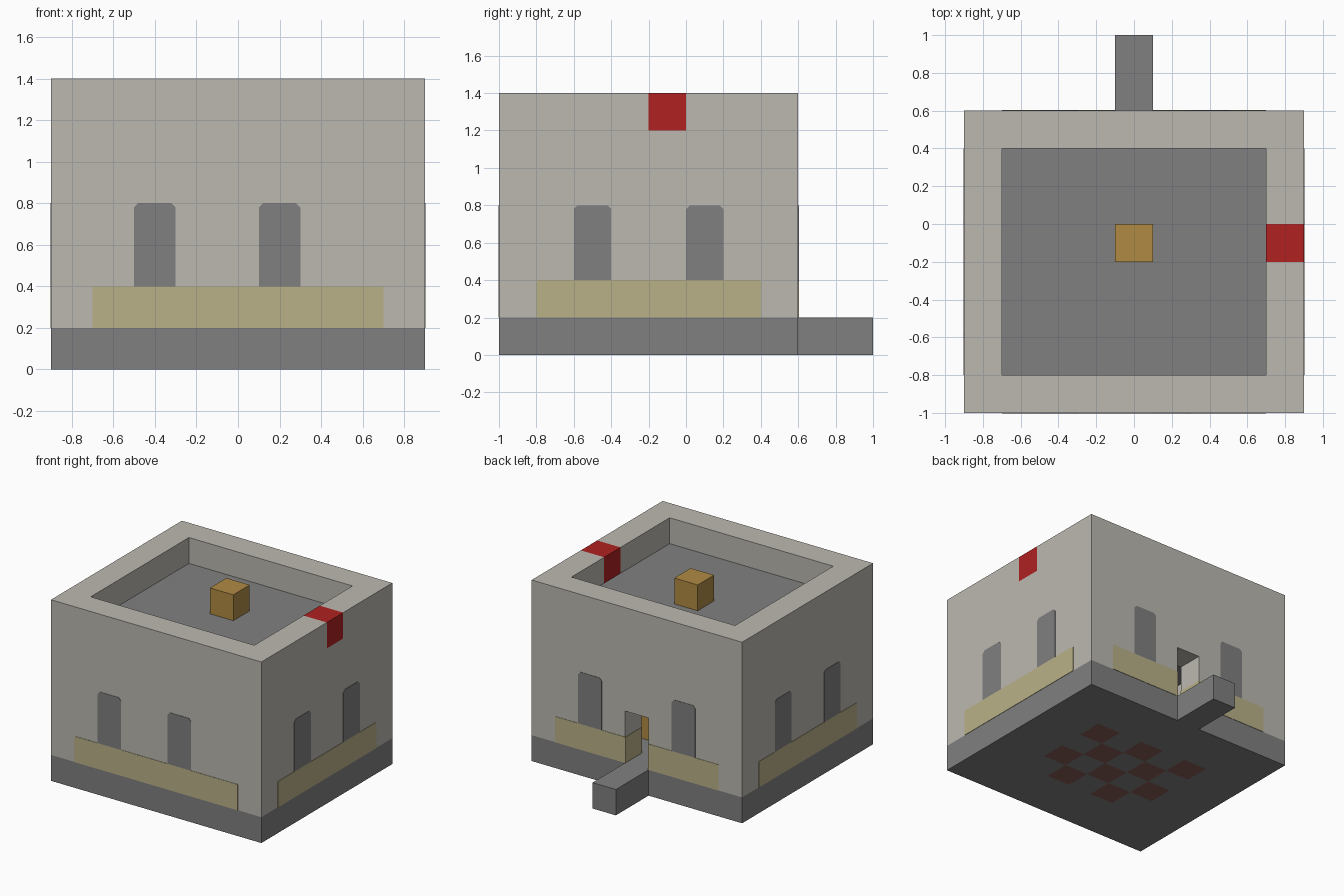
import bpy, bmesh
from math import radians
from mathutils import Matrix, Vector

if "Cube" in bpy.data.objects:
    bpy.data.objects.remove(bpy.data.objects["Cube"], do_unlink=True)


def material(name, rgb):
    m = bpy.data.materials.new(name)
    m.use_nodes = True
    m.diffuse_color = (*rgb, 1)
    m.node_tree.nodes["Principled BSDF"].inputs["Base Color"].default_value = (*rgb, 1)
    return m


PLASTER = material("pale plaster", (0.503, 0.485, 0.440))
STONE = material("grey stone", (0.216, 0.216, 0.216))
SAND = material("sand yellow", (0.491, 0.440, 0.250))
RED = material("red", (0.434, 0.0152, 0.0152))
WOOD = material("golden wood", (0.434, 0.258, 0.058))
RUG = material("rug brown", (0.242, 0.112, 0.089))


def finish(name, bm, *mats):
    bmesh.ops.recalc_face_normals(bm, faces=bm.faces)
    mesh = bpy.data.meshes.new(name)
    bm.to_mesh(mesh)
    bm.free()
    for m in mats:
        mesh.materials.append(m)
    ob = bpy.data.objects.new(name, mesh)
    bpy.context.collection.objects.link(ob)
    return ob


def box(name, lo, hi, mat):
    lo, hi = Vector(lo), Vector(hi)
    bm = bmesh.new()
    bmesh.ops.create_cube(bm, size=1)
    bmesh.ops.scale(bm, vec=hi - lo, verts=bm.verts)
    bmesh.ops.translate(bm, vec=(lo + hi) / 2, verts=bm.verts)
    return finish(name, bm, mat)


def cut(target, lo, hi):
    cutter = box("cutter", lo, hi, PLASTER)
    mod = target.modifiers.new("cut", "BOOLEAN")
    mod.operation, mod.solver, mod.object = "DIFFERENCE", "EXACT", cutter
    bpy.context.view_layer.objects.active = target
    bpy.ops.object.modifier_apply(modifier=mod.name)
    bpy.data.objects.remove(cutter, do_unlink=True)


def plate(name, angle, dist, x0, x1, z0, z1, mat, thick=0.003, c=0.02):
    """Thin panel with clipped top corners on one outer wall."""
    outline = [(x0, z0), (x1, z0), (x1, z1 - c), (x1 - c, z1), (x0 + c, z1), (x0, z1 - c)]
    bm = bmesh.new()
    face = bm.faces.new([bm.verts.new((x, -dist, z)) for x, z in outline])
    ext = bmesh.ops.extrude_face_region(bm, geom=[face])
    moved = [v for v in ext["geom"] if isinstance(v, bmesh.types.BMVert)]
    bmesh.ops.translate(bm, vec=(0, -thick, 0), verts=moved)
    place = Matrix.Translation((0, -0.2, 0)) @ Matrix.Rotation(radians(angle), 4, "Z")
    bmesh.ops.transform(bm, matrix=place, verts=bm.verts)
    return finish(name, bm, mat)


# Foundation slab on a square grid, with a checkered rug in its floor
bm = bmesh.new()
bmesh.ops.create_grid(bm, x_segments=9, y_segments=8, size=1)
bmesh.ops.transform(bm, matrix=Matrix.Translation((0, -0.2, 0)) @ Matrix.Diagonal((0.9, 0.8, 1, 1)),
                    verts=bm.verts)
ext = bmesh.ops.extrude_face_region(bm, geom=bm.faces[:])
bmesh.ops.translate(bm, vec=(0, 0, 0.2),
                    verts=[v for v in ext["geom"] if isinstance(v, bmesh.types.BMVert)])
bm.normal_update()
for f in bm.faces:
    p = f.calc_center_median()
    col, row = round(p.x / 0.2), round((p.y - 0.1) / 0.2)
    if abs(f.normal.z) > 0.5 and abs(col) <= 2 and -3 <= row <= 0 and (col + row) % 2 == 0:
        f.material_index = 1
finish("foundation", bm, STONE, RUG)

box("entrance_path", (-0.1, 0.6, 0), (0.1, 1, 0.2), STONE)

# Outer walls: hollow shell with a doorway and a notch for the red block
walls = box("walls", (-0.9, -1, 0.2), (0.9, 0.6, 1.4), PLASTER)
cut(walls, (-0.7, -0.8, 0), (0.7, 0.4, 2))
cut(walls, (-0.1, 0.3, 0), (0.1, 0.8, 0.6))
cut(walls, (0.6, -0.2, 1.2), (1, 0, 2))
box("red_block", (0.7, -0.2, 1.2), (0.9, 0, 1.4), RED)

# Sunken roof, roof box and the furniture inside
box("roof", (-0.7, -0.8, 1.0), (0.7, 0.4, 1.2), STONE)
box("roof_box", (-0.1, -0.2, 1.2), (0.1, 0, 1.4), WOOD)
box("indoor_block", (0.1, 0, 0.2), (0.3, 0.2, 0.4), WOOD)

# Windows and sand-coloured bands: wall angle, wall distance, window offset, band spans
sides = {
    "front": (0, 0.8, (-0.4, 0.2), [(-0.7, 0.7)]),
    "left": (90, 0.9, (-0.3, 0.3), [(-0.6, 0.6)]),
    "back": (180, 0.8, (-0.4, 0.4), [(-0.7, -0.1), (0.1, 0.7)]),
    "right": (-90, 0.9, (-0.3, 0.3), [(-0.6, 0.6)]),
}
for side, (angle, dist, windows, bands) in sides.items():
    for x in windows:
        plate(side + "_window", angle, dist, x - 0.1, x + 0.1, 0.4, 0.8, STONE)
    for x0, x1 in bands:
        plate(side + "_band", angle, dist, x0, x1, 0.2, 0.4, SAND, c=0.005)

# Band wrapping into the doorway
for s in (-1, 1):
    xs = sorted((s * 0.1, s * 0.097))
    box("door_jamb_band", (xs[0], 0.4, 0.2), (xs[1], 0.603, 0.4), SAND)
